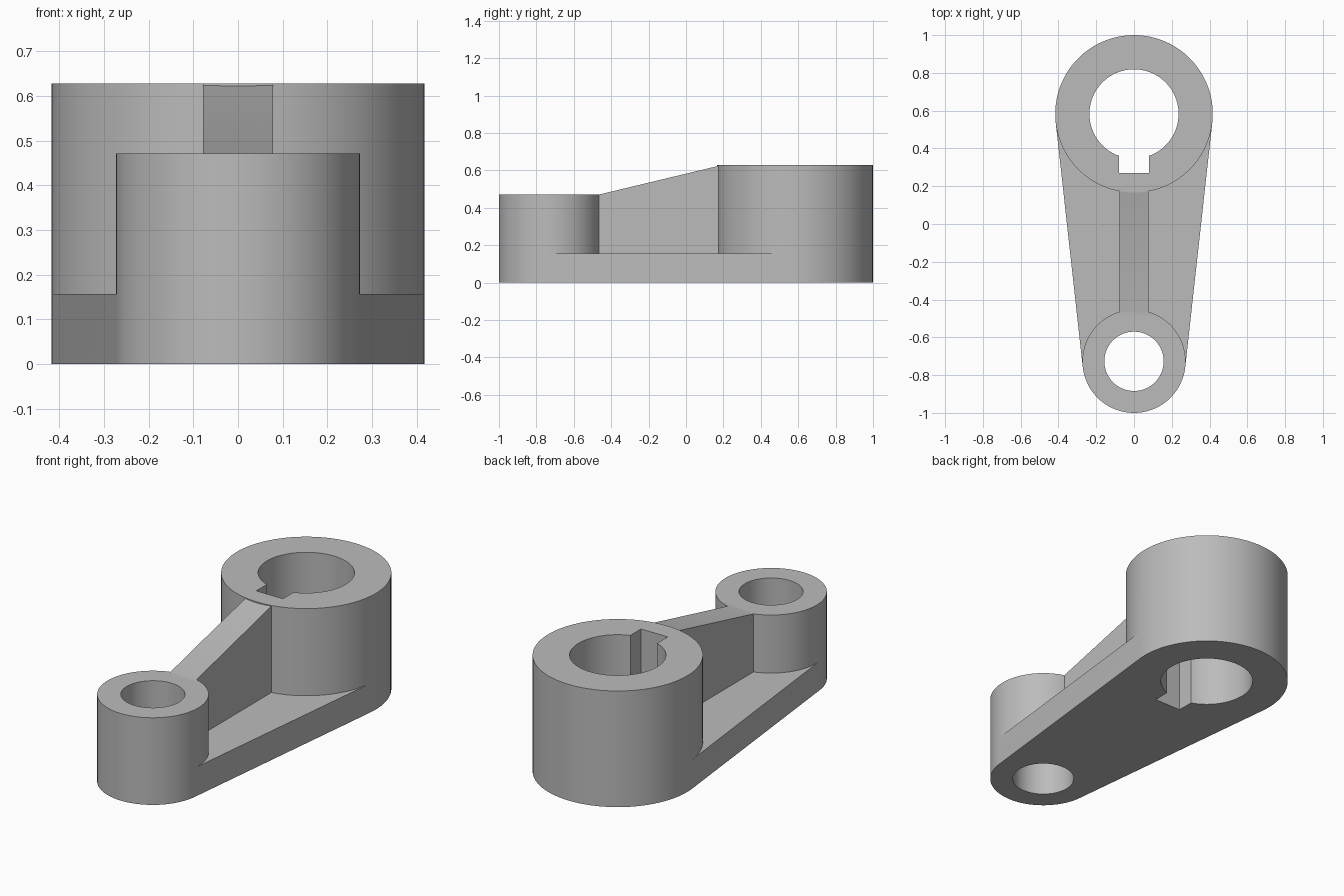
import bpy, bmesh
from math import sin, cos, pi, asin, radians

cube = bpy.data.objects.get("Cube")
if cube:
    bpy.data.objects.remove(cube, do_unlink=True)

# Main dimensions
BIG_Y, BIG_R, BIG_H, BIG_BORE = 0.583, 0.417, 0.628, 0.236
SMALL_Y, SMALL_R, SMALL_H, SMALL_BORE = -0.727, 0.273, 0.471, 0.157
PLATE_H, HALF_WEB = 0.157, 0.078
TANGENT = asin((BIG_R - SMALL_R) / (BIG_Y - SMALL_Y))

grey = bpy.data.materials.new("grey_metal")
grey.use_nodes = True
grey.diffuse_color = (0.5, 0.5, 0.5, 1)
grey.node_tree.nodes["Principled BSDF"].inputs["Base Color"].default_value = (0.5, 0.5, 0.5, 1)


def arc(y, r, start, end, n=48):
    steps = [start + (end - start) * i / n for i in range(n + 1)]
    return [(r * cos(a), y + r * sin(a)) for a in steps]


def back_arc(y, r):
    return arc(y, r, -TANGENT, pi + TANGENT)


def front_arc(y, r):
    return arc(y, r, pi + TANGENT, 2 * pi - TANGENT)


def circle(y, r):
    return back_arc(y, r) + front_arc(y, r)[1:-1]


def prism(name, points, offset):
    """Extrude a closed 3D outline along an offset."""
    bm = bmesh.new()
    face = bm.faces.new([bm.verts.new(p) for p in points])
    new = bmesh.ops.extrude_face_region(bm, geom=[face])["geom"]
    bmesh.ops.translate(bm, vec=offset, verts=[v for v in new if isinstance(v, bmesh.types.BMVert)])
    bmesh.ops.recalc_face_normals(bm, faces=bm.faces)
    mesh = bpy.data.meshes.new(name)
    bm.to_mesh(mesh)
    bm.free()
    mesh.materials.append(grey)
    obj = bpy.data.objects.new(name, mesh)
    bpy.context.collection.objects.link(obj)
    return obj


def upright(name, outline, bottom, top):
    return prism(name, [(x, y, bottom) for x, y in outline], (0, 0, top - bottom))


def combine(target, tool, operation):
    """Apply a boolean and discard the tool."""
    bpy.context.view_layer.objects.active = target
    mod = target.modifiers.new(operation.lower(), 'BOOLEAN')
    mod.operation, mod.solver, mod.object = operation, 'EXACT', tool
    bpy.ops.object.modifier_apply(modifier=mod.name)
    bpy.data.objects.remove(tool, do_unlink=True)


# Tapered base plate wrapping both bosses
lever = upright("lever_arm", back_arc(BIG_Y, BIG_R) + front_arc(SMALL_Y, SMALL_R), 0, PLATE_H)

# Bosses
combine(lever, upright("large_boss", circle(BIG_Y, BIG_R), 0, BIG_H), 'UNION')
combine(lever, upright("small_boss", circle(SMALL_Y, SMALL_R), 0, SMALL_H), 'UNION')

# Sloping web between the bosses
side = [(-0.5, 0.1), (0.21, 0.1), (0.21, 0.59), (0.173, 0.624), (-0.465, SMALL_H), (-0.5, 0.44)]
web = prism("web", [(-HALF_WEB, y, z) for y, z in side], (2 * HALF_WEB, 0, 0))
combine(lever, web, 'UNION')

# Bores and keyway
combine(lever, upright("large_bore", circle(BIG_Y, BIG_BORE), -0.1, 1), 'DIFFERENCE')
combine(lever, upright("small_bore", circle(SMALL_Y, SMALL_BORE), -0.1, 1), 'DIFFERENCE')
key = [(-0.08, 0.27), (0.08, 0.27), (0.08, 0.5), (-0.08, 0.5)]
combine(lever, upright("keyway", key, -0.1, 1), 'DIFFERENCE')

# Smooth the round walls, keep the edges crisp
bpy.ops.object.select_all(action='DESELECT')
lever.select_set(True)
bpy.context.view_layer.objects.active = lever
bpy.ops.object.shade_smooth_by_angle(angle=radians(25))
